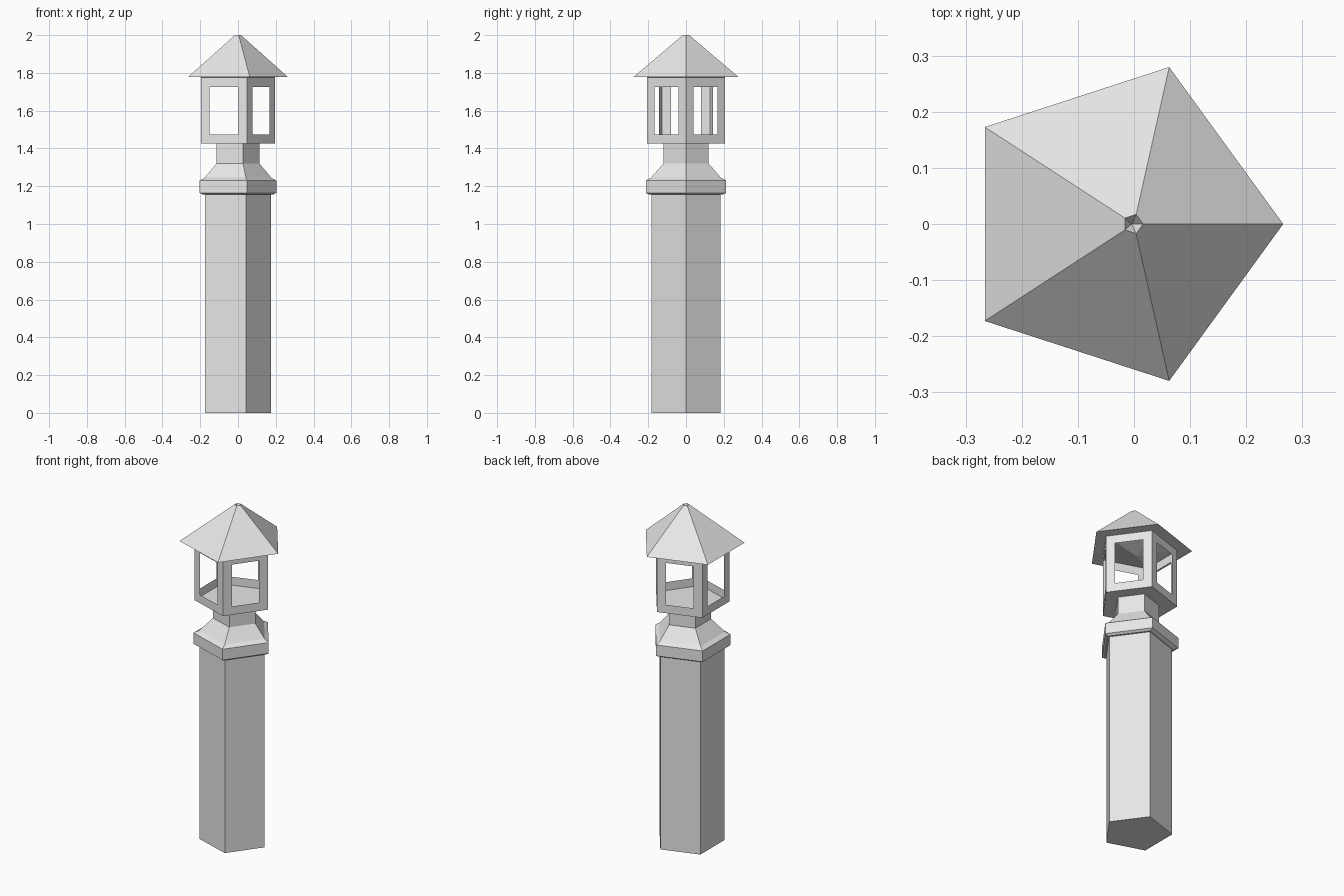
import bpy, bmesh, math

SIDES = 5
old = bpy.data.objects.get("Cube")
if old:
    bpy.data.objects.remove(old, do_unlink=True)

grey = bpy.data.materials.new("plain_grey")
grey.use_nodes = True
colour = (0.8, 0.8, 0.8, 1)
grey.diffuse_color = colour
grey.node_tree.nodes["Principled BSDF"].inputs["Base Color"].default_value = colour


def ring(bm, radius, z):
    """Pentagon with one corner on +x, centred by its bounding box."""
    shift = -radius * (1 - math.cos(math.pi / SIDES)) / 2
    angles = [math.tau * i / SIDES for i in range(SIDES)]
    return [bm.verts.new((shift + radius * math.cos(a), radius * math.sin(a), z))
            for a in angles]


def loft(bm, profile):
    """Join rings of (radius, height); return the rings and the side faces."""
    rings = [ring(bm, r, z) for r, z in profile]
    faces = []
    for low, high in zip(rings, rings[1:]):
        for i in range(SIDES):
            j = (i + 1) % SIDES
            faces.append(bm.faces.new((low[i], low[j], high[j], high[i])))
    return rings, faces


def fan(bm, loop, point):
    """Close a ring with triangles meeting at a point."""
    tip = bm.verts.new(point)
    for i in range(SIDES):
        bm.faces.new((loop[i], loop[(i + 1) % SIDES], tip))


def finish(bm, name):
    bmesh.ops.recalc_face_normals(bm, faces=bm.faces[:])
    mesh = bpy.data.meshes.new(name)
    bm.to_mesh(mesh)
    bm.free()
    mesh.materials.append(grey)
    obj = bpy.data.objects.new(name, mesh)
    bpy.context.collection.objects.link(obj)


# Solid parts: post, then collar with its sloped shoulder and neck
solids = {
    "post": [(0.193, 0), (0.193, 1.155)],
    "collar_and_neck": [(0.205, 1.155), (0.224, 1.165), (0.224, 1.23),
                        (0.195, 1.245), (0.126, 1.32), (0.126, 1.425)],
}
for name, profile in solids.items():
    bm = bmesh.new()
    rings, _ = loft(bm, profile)
    bm.faces.new(rings[0])
    bm.faces.new(rings[-1])
    finish(bm, name)

# Lantern: thin walls with open windows and a floor
bm = bmesh.new()
rings, walls = loft(bm, [(0.218, 1.425), (0.218, 1.775)])
bm.faces.new(rings[0])
bmesh.ops.recalc_face_normals(bm, faces=bm.faces[:])
bmesh.ops.inset_individual(bm, faces=walls, thickness=0.05, use_even_offset=True)
bmesh.ops.delete(bm, geom=walls, context="FACES")
finish(bm, "lantern_frame")

# Roof: flat eave, slopes, dimpled tip and a ceiling dipping in the middle
bm = bmesh.new()
rings, _ = loft(bm, [(0.218, 1.777), (0.294, 1.777), (0.018, 2.0)])
fan(bm, rings[0], (-0.02, 0, 1.73))
fan(bm, rings[-1], (-0.004, 0, 1.97))
finish(bm, "roof")
